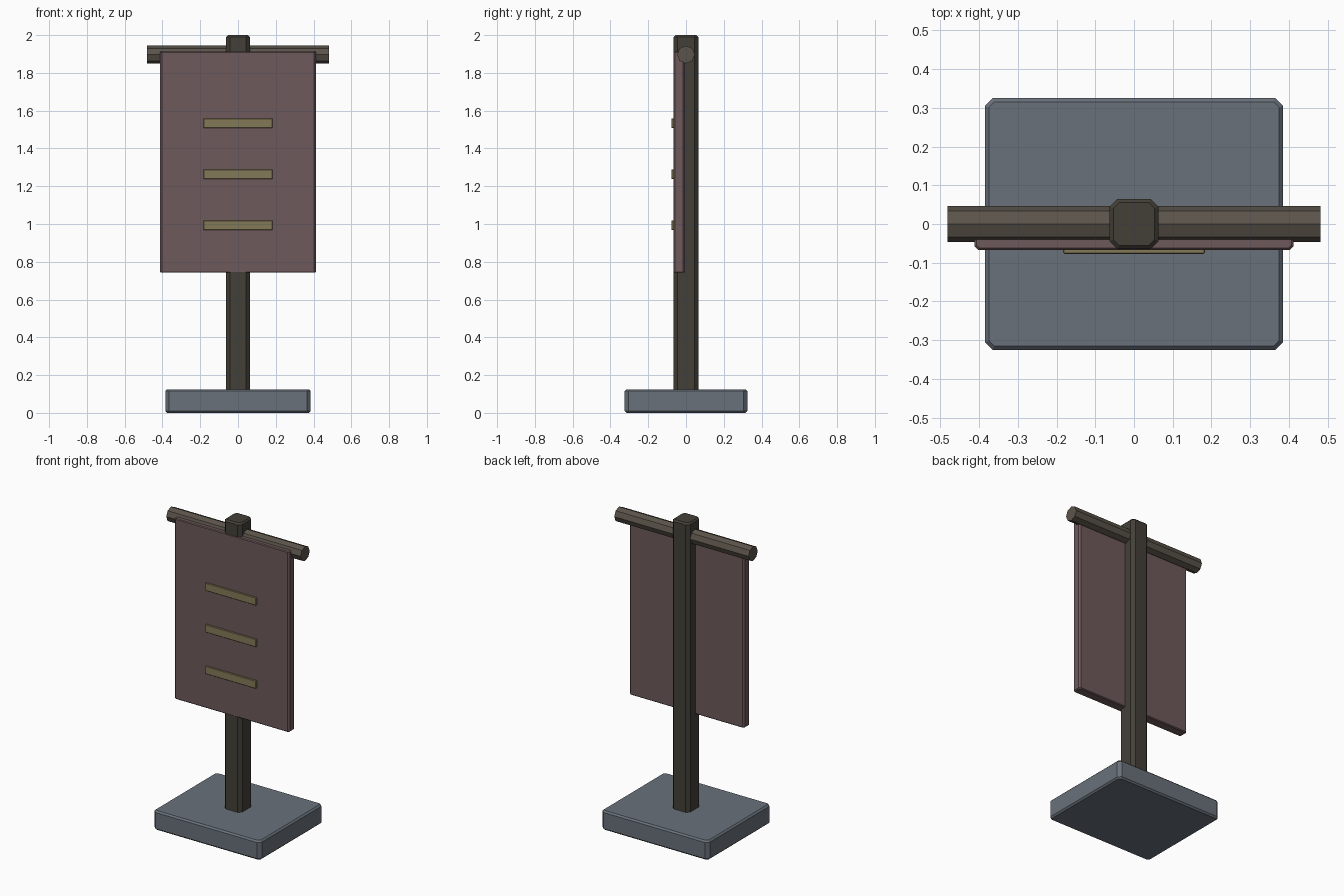
import bpy, bmesh
from math import radians
from mathutils import Matrix, Vector

if "Cube" in bpy.data.objects:
    bpy.data.objects.remove(bpy.data.objects["Cube"])


def material(name, rgb):
    m = bpy.data.materials.new(name)
    m.diffuse_color = (*rgb, 1)
    m.use_nodes = True
    m.node_tree.nodes["Principled BSDF"].inputs["Base Color"].default_value = m.diffuse_color
    return m


def finish(name, bm, mat):
    bmesh.ops.recalc_face_normals(bm, faces=bm.faces)
    me = bpy.data.meshes.new(name)
    bm.to_mesh(me)
    bm.free()
    me.materials.append(mat)
    ob = bpy.data.objects.new(name, me)
    bpy.context.collection.objects.link(ob)
    return ob


def block(name, lo, hi, chamfer, mat):
    """Box with chamfered upright edges and half-size chamfers on the rims."""
    lo, hi = Vector(lo), Vector(hi)
    bm = bmesh.new()
    bmesh.ops.create_cube(bm, size=1, matrix=Matrix.Translation((lo + hi) / 2)
                          @ Matrix.Diagonal((*(hi - lo), 1)))

    def bevel(edges, width):
        bmesh.ops.bevel(bm, geom=edges, offset=width, offset_type='OFFSET',
                        segments=1, profile=0.5, affect='EDGES')

    def rise(e):
        return abs(e.verts[0].co.z - e.verts[1].co.z)

    bevel([e for e in bm.edges if rise(e) > 1e-4], chamfer)
    bevel([e for e in bm.edges if rise(e) < 1e-4], chamfer / 2)
    return finish(name, bm, mat)


stone = material("slate", (0.14, 0.165, 0.195))
dark_wood = material("dark_wood", (0.057, 0.051, 0.040))
wood = material("wood", (0.105, 0.088, 0.070))
cloth = material("cloth", (0.155, 0.100, 0.103))
trim = material("trim", (0.23, 0.195, 0.098))

# Plinth and upright post
block("base", (-0.385, -0.325, 0), (0.385, 0.325, 0.125), 0.02, stone)
block("post", (-0.063, -0.065, 0.11), (0.063, 0.065, 2.0), 0.02, dark_wood)

# Eight-sided crossbar through the post
bm = bmesh.new()
bmesh.ops.create_cone(bm, cap_ends=True, segments=8, radius1=0.047, radius2=0.047,
                      depth=0.964, matrix=Matrix.Translation((0, 0, 1.897))
                      @ Matrix.Rotation(radians(90), 4, 'Y'))
finish("crossbar", bm, wood)

# Hanging banner panel
block("banner", (-0.412, -0.067, 0.742), (0.412, -0.005, 1.914), 0.01, cloth)

# Three raised strips on the banner
for i, z in enumerate((1.534, 1.264, 0.994)):
    block(f"strip_{i + 1}", (-0.183, -0.077, z - 0.025), (0.183, -0.057, z + 0.025), 0.004, trim)
